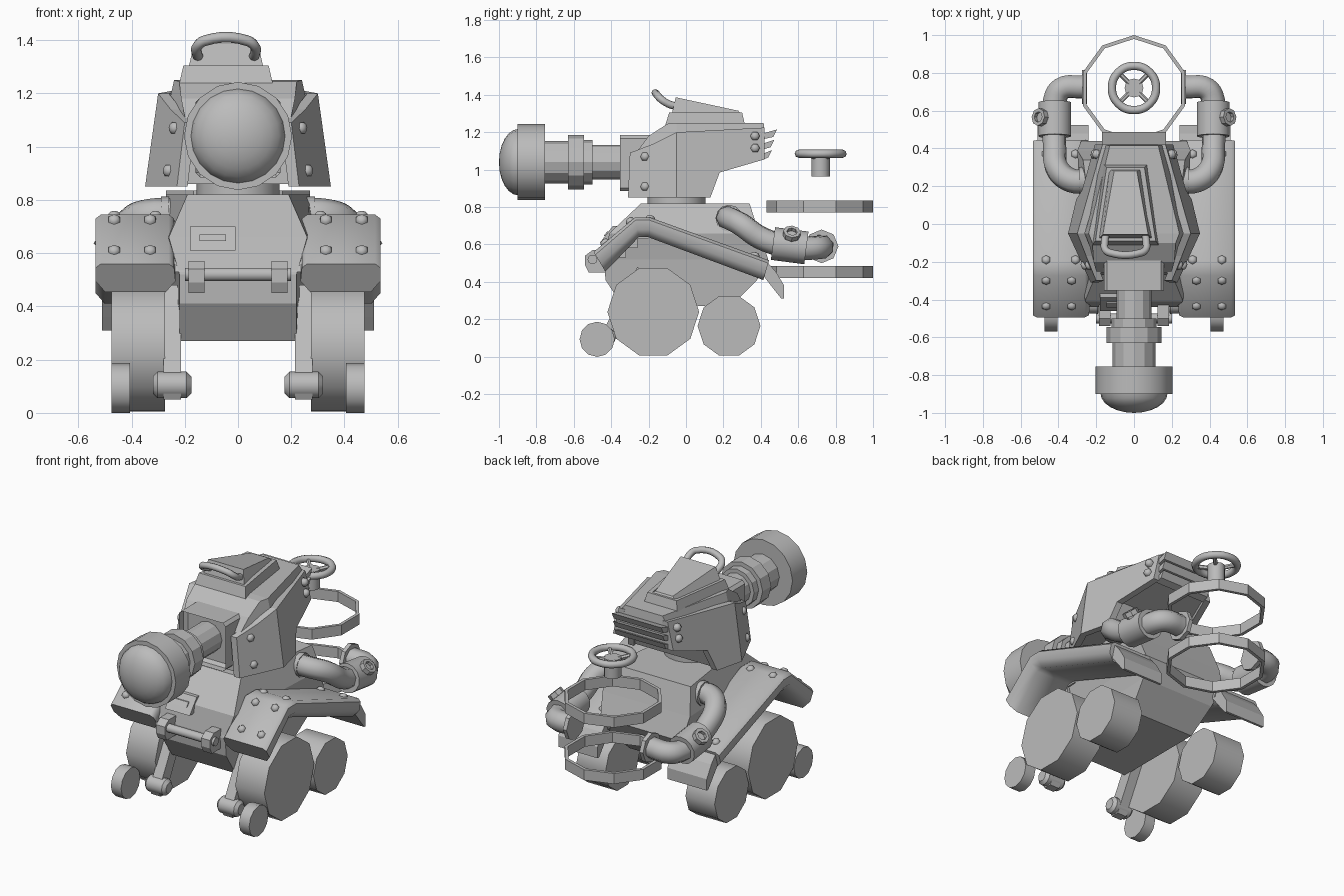
import bpy, bmesh, math
from mathutils import Vector as V

old = bpy.data.objects.get("Cube")
if old:
    bpy.data.objects.remove(old)

grey = bpy.data.materials.new("plain_grey")
grey.use_nodes = True
grey.diffuse_color = (0.5, 0.5, 0.5, 1)
grey.node_tree.nodes["Principled BSDF"].inputs["Base Color"].default_value = (0.5, 0.5, 0.5, 1)


def finish(name, bm, mirror=False, smooth=0, bevel=0):
    bmesh.ops.remove_doubles(bm, verts=bm.verts, dist=1e-5)
    bmesh.ops.recalc_face_normals(bm, faces=bm.faces)
    me = bpy.data.meshes.new(name)
    bm.to_mesh(me)
    bm.free()
    return add(name, me, mirror, smooth, bevel)


def add(name, me, mirror=False, smooth=0, bevel=0):
    me.materials.clear()
    me.materials.append(grey)
    if smooth:
        me.polygons.foreach_set("use_smooth", [True] * len(me.polygons))
        me.set_sharp_from_angle(angle=math.radians(smooth))
    ob = bpy.data.objects.new(name, me)
    bpy.context.collection.objects.link(ob)
    if bevel:
        ob.modifiers.new("Bevel", "BEVEL").width = bevel
        ob.modifiers["Bevel"].segments = 1
    if mirror:
        ob.modifiers.new("Mirror", "MIRROR")
    return ob


def skin(bm, loops):
    """Join equal closed loops of points and cap both ends."""
    rows = [[bm.verts.new(p) for p in loop] for loop in loops]
    for a, b in zip(rows, rows[1:]):
        for i in range(len(a)):
            j = (i + 1) % len(a)
            bm.faces.new((a[i], a[j], b[j], b[i]))
    bm.faces.new(rows[0])
    bm.faces.new(rows[-1])


def prism(name, profile, x0, x1, mirror=False):
    bm = bmesh.new()
    skin(bm, [[(x, y, z) for y, z in profile] for x in (x0, x1)])
    return finish(name, bm, mirror)


def loft(name, levels, cx=0):
    """Stacked quads: front z, rear z, front y, rear y, front and rear half width."""
    bm = bmesh.new()
    skin(bm, [[(cx - wf, yf, zf), (cx + wf, yf, zf), (cx + wr, yr, zr), (cx - wr, yr, zr)]
              for zf, zr, yf, yr, wf, wr in levels])
    return finish(name, bm)


def lathe(bm, prof, origin, axis, n):
    d, o = V(axis).normalized(), V(origin)
    ref = V((0, 0, 1)) if abs(d.y) > 0.9 else V((0, 1, 0))
    ref = (ref - d * ref.dot(d)).normalized()
    vs = [bm.verts.new(o + ref * r + d * t) for r, t in prof]
    es = [bm.edges.new(p) for p in zip(vs, vs[1:])]
    bmesh.ops.spin(bm, geom=vs + es, cent=o, axis=d, angle=math.tau, steps=n, use_merge=True)


def turned(name, prof, origin, axis, n, mirror=False, smooth=40):
    bm = bmesh.new()
    lathe(bm, prof, origin, axis, n)
    return finish(name, bm, mirror, smooth)


def drum(name, r, h, origin, axis, n, mirror=False, c=0):
    prof = [(0, 0), (r - c, 0), (r, c), (r, h - c), (r - c, h), (0, h)]
    return turned(name, prof, origin, axis, n, mirror)


def tube(name, pts, r, mirror=False, cyclic=False):
    cu = bpy.data.curves.new(name, "CURVE")
    cu.dimensions, cu.bevel_depth, cu.bevel_resolution = "3D", r, 2
    cu.use_fill_caps, cu.resolution_u = True, 5
    sp = cu.splines.new("BEZIER")
    sp.bezier_points.add(len(pts) - 1)
    sp.use_cyclic_u = cyclic
    for b, p in zip(sp.bezier_points, pts):
        b.co = p
        b.handle_left_type = b.handle_right_type = "AUTO"
    tmp = bpy.data.objects.new(name + "_path", cu)
    bpy.context.collection.objects.link(tmp)
    dg = bpy.context.evaluated_depsgraph_get()
    me = bpy.data.meshes.new_from_object(tmp.evaluated_get(dg))
    bpy.data.objects.remove(tmp)
    return add(name, me, mirror, 50)


def bolts(name, places, axis):
    bm = bmesh.new()
    for p in places:
        lathe(bm, [(0.025, -0.02), (0.024, 0.006), (0.014, 0.016), (0, 0.018)], p, axis, 6)
    finish(name, bm, True, 60)


# Hull
loft("hull", [(0.27, 0.27, -0.34, 0.24, 0.22, 0.22), (0.41, 0.41, -0.43, 0.38, 0.22, 0.25),
              (0.52, 0.52, -0.44, 0.44, 0.22, 0.28), (0.66, 0.66, -0.41, 0.39, 0.26, 0.3),
              (0.82, 0.82, -0.24, 0.34, 0.19, 0.27)])
drum("turret_ring", 0.155, 0.05, (0, -0.05, 0.81), (0, 0, 1), 20)

# Small slotted plate on the sloped bow
loft("bow_plate", [(0.61, 0.61, -0.46, -0.38, 0.085, 0.085),
                   (0.70, 0.70, -0.39, -0.34, 0.085, 0.085)], -0.095)
loft("bow_plate_slot", [(0.645, 0.645, -0.441, -0.42, 0.05, 0.05),
                        (0.67, 0.67, -0.421, -0.40, 0.05, 0.05)], -0.095)

# Tow bar with its end blocks, and fins beside the bow
drum("tow_bar", 0.026, 0.4, (-0.2, -0.5, 0.52), (1, 0, 0), 10)
prism("tow_bar_block", [(-0.52, 0.45), (-0.42, 0.45), (-0.42, 0.57), (-0.5, 0.57), (-0.54, 0.54),
                        (-0.54, 0.49)], 0.125, 0.185, True)
for i in range(3):
    y, z = -0.44 + 0.06 * i, 0.56 + 0.05 * i
    prism("bow_fin", [(y, z - 0.03), (y + 0.12, z - 0.03), (y + 0.12, z + 0.03), (y + 0.03, z + 0.03)],
          0.2, 0.27, True)

# Fenders: a section swept along a bent path, leaning with the slope
section = [(0.27, -0.04), (0.235, 0), (0.24, 0.05), (0.26, 0.065),
           (0.515, 0.065), (0.535, 0.05), (0.535, 0), (0.5, -0.04)]
bm = bmesh.new()
skin(bm, [[(x, y - lean * h, z + h) for x, h in section]
          for y, z, lean in [(-0.455, 0.495, 0.6), (-0.26, 0.68, 0.2), (-0.2, 0.68, -0.1),
                             (0.425, 0.45, -0.3)]])
finish("fender", bm, True, 50)
bolts("fender_front_bolts", [(x, y, z) for x in (0.33, 0.465)
                             for y, z in [(-0.435, 0.61), (-0.3, 0.725)]], (0, -0.67, 0.74))
bolts("fender_rear_bolts", [(x, y, 0.672 - 0.354 * y) for x in (0.31, 0.465)
                            for y in (-0.19, 0.37)], (0, 0.34, 0.94))
prism("mud_flap", [(0.4, 0.45), (0.44, 0.5), (0.48, 0.455), (0.525, 0.38), (0.525, 0.31),
                   (0.51, 0.31), (0.47, 0.36)], 0.24, 0.51, True)

# Wheels and front arms
for name, r, w, x, y, z, n in [("main_wheel", 0.245, 0.2, 0.275, -0.175, 0.24, 10),
                               ("rear_wheel", 0.168, 0.2, 0.275, 0.23, 0.165, 10),
                               ("front_wheel", 0.094, 0.07, 0.405, -0.475, 0.093, 12)]:
    drum(name, r, w, (x, y, z), (1, 0, 0), n, True)
prism("front_arm", [(-0.47, 0.09), (-0.45, 0.05), (-0.4, 0.05), (-0.2, 0.43), (-0.26, 0.48)],
      0.215, 0.28, True)
drum("arm_hub", 0.05, 0.145, (0.175, -0.425, 0.105), (1, 0, 0), 12, True, 0.018)


# Turret: half width depends on depth and height, with a kink at the widest point
KINK = -0.05


def width(y, z):
    base = 0.3 - (y - KINK) * 0.24 if y > KINK else 0.3 + (y - KINK) * 0.46
    return base + (1.2 - z) * (0.14 if z < 1.21 else 0.8)


def turret_solid(name, pts, top, outer, inner, mirror=False):
    """pts start at the lower kink point; pts[top] is the upper kink point."""
    bm = bmesh.new()
    a = [bm.verts.new((outer(y, z), y, z)) for y, z in pts]
    b = [bm.verts.new((inner(y, z), y, z)) for y, z in pts]
    for loop in (a, b):
        bm.faces.new(loop[:top + 1])
        bm.faces.new(loop[top:] + loop[:1])
    for i in range(len(pts)):
        j = (i + 1) % len(pts)
        bm.faces.new((a[i], a[j], b[j], b[i]))
    return finish(name, bm, mirror)


body = [(KINK, 0.86), (0.12, 0.86), (0.17, 1.0), (0.42, 1.07), (0.42, 1.2), (0.415, 1.25),
        (KINK, 1.25), (-0.1, 1.245), (-0.2, 1.18), (-0.26, 1.1), (-0.27, 0.86)]
turret_solid("turret_body", body, 6, lambda y, z: width(y, z) - 0.02,
             lambda y, z: 0.02 - width(y, z))
plate = [(KINK, 0.85), (0.13, 0.85), (0.18, 0.985), (0.42, 1.055), (0.42, 1.225),
         (KINK, 1.2), (-0.17, 1.14), (-0.3, 1.09), (-0.31, 0.85)]
turret_solid("side_armour", plate, 5, width, lambda y, z: width(y, z) - 0.04, True)
bolts("armour_front_bolts", [(width(-0.22, z), -0.22, z) for z in (0.91, 1.07)], (0.88, -0.42, 0.1))
bolts("armour_rear_bolts", [(width(0.37, z), 0.37, z) for z in (1.115, 1.18)], (0.96, 0.23, 0.1))
for i in range(3):
    z, y = 1.05 + 0.055 * i, 0.46 + 0.013 * i
    prism("rear_louver", [(0.4, z), (0.4, z + 0.03), (y, z + 0.055), (y - 0.02, z + 0.015)], -0.17, 0.17)

# Roof hatch and its handle, set a little to one side
HX = -0.045
loft("hatch_base", [(1.24, 1.24, -0.11, 0.315, 0.175, 0.115),
                    (1.305, 1.305, -0.09, 0.3, 0.16, 0.1)], HX)
loft("hatch_lid", [(1.3, 1.3, -0.075, 0.29, 0.14, 0.085),
                   (1.387, 1.315, -0.055, 0.28, 0.12, 0.06)], HX)
grip = [(0.105, -0.06, 1.34), (0.11, -0.095, 1.352), (0.107, -0.135, 1.378), (0.08, -0.153, 1.398)]
tube("hatch_handle", [(HX - x, y, z) for x, y, z in grip] +
     [(HX + x, y, z) for x, y, z in reversed(grip)], 0.02)

# Mantlet frame, recessed at the front
bm = bmesh.new()
skin(bm, [[(-0.16, y, 0.885), (0.16, y, 0.885), (0.16, y, 1.185), (-0.16, y, 1.185)]
          for y in (-0.12, -0.37)])
bm.faces.ensure_lookup_table()
front = min(bm.faces, key=lambda f: f.calc_center_median().y)
bmesh.ops.inset_region(bm, faces=[front], thickness=0.04)
bmesh.ops.translate(bm, verts=front.verts, vec=(0, 0.08, 0))
finish("mantlet", bm, bevel=0.018)

# Gun barrel and rounded muzzle, turned along the gun axis
AXIS = (0, -1, 0)
turned("gun_barrel", [(0, 0.25), (0.093, 0.25), (0.093, 0.5), (0.118, 0.5), (0.118, 0.545),
                      (0.145, 0.545), (0.145, 0.63), (0.113, 0.63), (0.113, 0.76), (0, 0.76)],
       (0, 0, 1.04), AXIS, 12, smooth=25)
turned("muzzle_drum", [(0, 0.755), (0.203, 0.755), (0.203, 0.9), (0, 0.9)], (0, 0, 1.04), AXIS, 16)
dome = [(0.178 * math.cos(i * math.pi / 12), 0.895 + 0.105 * math.sin(i * math.pi / 12)) for i in range(7)]
turned("muzzle_dome", dome, (0, 0, 1.04), AXIS, 20)

# Exhaust pipes with sleeves, filler caps and end flanges
tube("exhaust_pipe", [(0.22, 0.23, 0.74), (0.33, 0.23, 0.74), (0.405, 0.29, 0.71), (0.42, 0.4, 0.635),
                      (0.42, 0.54, 0.59), (0.42, 0.65, 0.58), (0.385, 0.715, 0.585),
                      (0.27, 0.725, 0.59)], 0.064, True)
drum("pipe_collar", 0.072, 0.03, (0.26, 0.23, 0.74), (1, 0, 0), 12, True)
drum("pipe_sleeve", 0.088, 0.18, (0.42, 0.465, 0.605), (0, 1, -0.13), 14, True)
turned("filler_cap", [(0, 0), (0.035, 0), (0.035, 0.085), (0.047, 0.085), (0.047, 0.115),
                      (0.028, 0.115), (0.028, 0.095), (0, 0.095)],
       (0.43, 0.555, 0.585), (0.65, 0.1, 0.7), 8, True)
drum("pipe_flange", 0.09, 0.025, (0.25, 0.725, 0.59), (1, 0, 0), 8, True)

# Rear carrier hoops
for z in (0.42, 0.77):
    turned("carrier_hoop", [(0.285, 0), (0.285, 0.065), (0.265, 0.065), (0.265, 0), (0.285, 0)],
           (0, 0.715, z), (0, 0, 1), 10, smooth=0)

# Valve hand wheel
C = V((0, 0.72, 1.085))
ring = [C + V((math.cos(a), math.sin(a), 0)) * 0.117 for a in [i * math.tau / 8 for i in range(8)]]
tube("valve_wheel", ring, 0.022, cyclic=True)
for k in range(4):
    a = math.pi / 4 + k * math.pi / 2
    drum("valve_spoke", 0.013, 0.115, C - V((0, 0, 0.025)), (math.cos(a), math.sin(a), 0.2), 6)
drum("valve_stem", 0.05, 0.115, (0, 0.72, 0.963), (0, 0, 1), 12)
